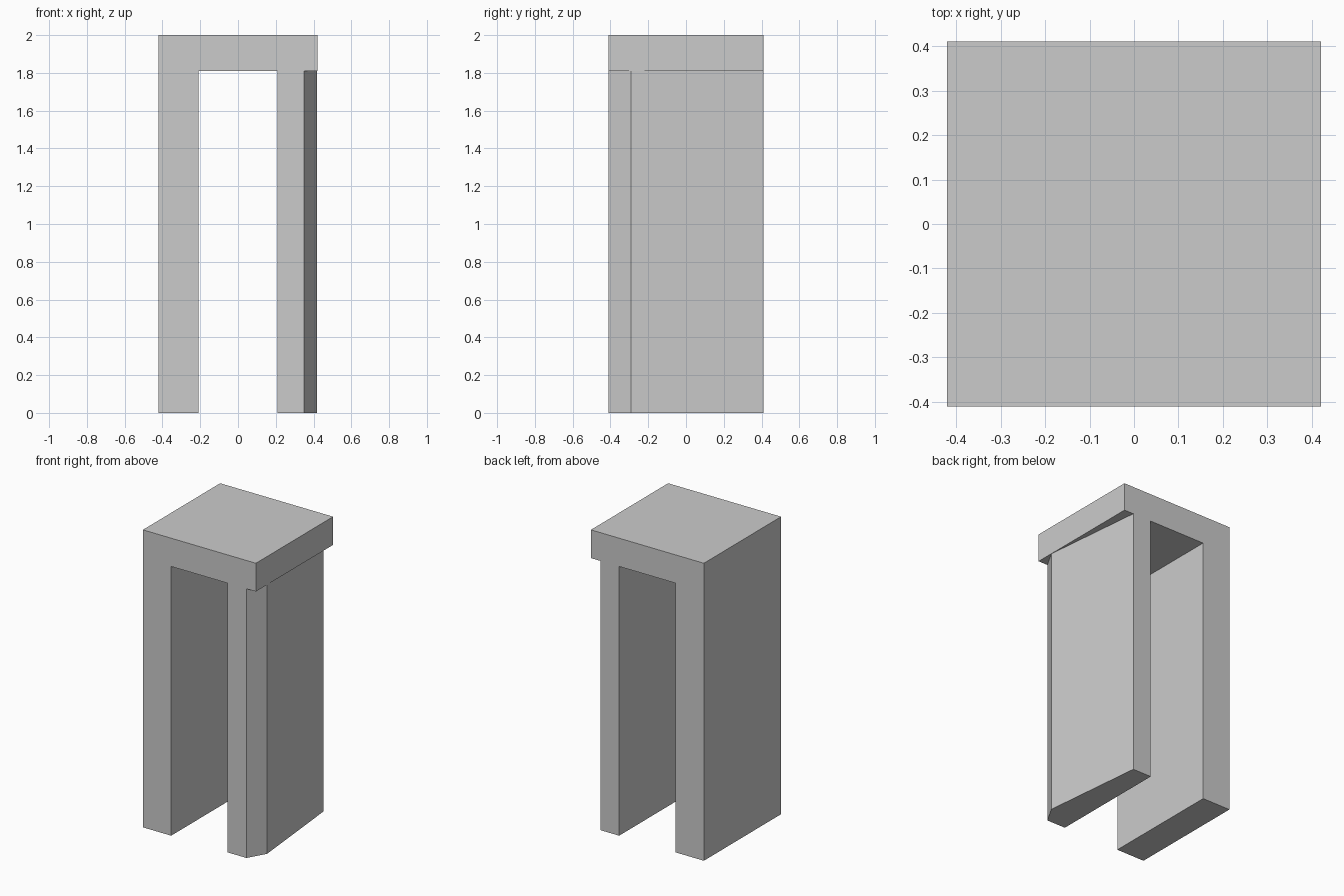
import bpy, bmesh
from mathutils import Vector

if "Cube" in bpy.data.objects:
    bpy.data.objects.remove(bpy.data.objects["Cube"])


def prism(name, points, direction):
    """Closed solid from a flat outline swept along a vector."""
    bm = bmesh.new()
    face = bm.faces.new([bm.verts.new(p) for p in points])
    swept = bmesh.ops.extrude_face_region(bm, geom=[face], use_keep_orig=True)
    moved = [g for g in swept["geom"] if isinstance(g, bmesh.types.BMVert)]
    bmesh.ops.translate(bm, verts=moved, vec=Vector(direction))
    bmesh.ops.recalc_face_normals(bm, faces=bm.faces[:])
    mesh = bpy.data.meshes.new(name)
    bm.to_mesh(mesh)
    bm.free()
    obj = bpy.data.objects.new(name, mesh)
    bpy.context.collection.objects.link(obj)
    return obj


W, D, H = 0.42, 0.41, 2.0        # half width, half depth, height
INNER, SOFFIT = 0.21, 1.81       # opening half width, underside of lintel

# Archway: two legs and lintel as one profile, swept front to back
profile = [(-W, 0), (-INNER, 0), (-INNER, SOFFIT), (INNER, SOFFIT),
           (INNER, 0), (W, 0), (W, H), (-W, H)]
arch = prism("archway", [(x, -D, z) for x, z in profile], (0, 2 * D, 0))

# Cutter: tapers the outside of the right leg to a ridge near the front
plan = [(0.28, -0.53), (0.419, -0.29), (0.28, 1.11), (0.6, 1.11), (0.6, -0.53)]
cutter = prism("leg_taper_cutter", [(x, y, -0.1) for x, y in plan],
               (0, 0, SOFFIT + 0.1))
cutter.hide_render = True

mod = arch.modifiers.new("leg_taper", "BOOLEAN")
mod.operation = "DIFFERENCE"
mod.solver = "EXACT"
mod.object = cutter
bpy.context.view_layer.objects.active = arch
bpy.ops.object.modifier_apply(modifier=mod.name)
bpy.data.objects.remove(cutter)
